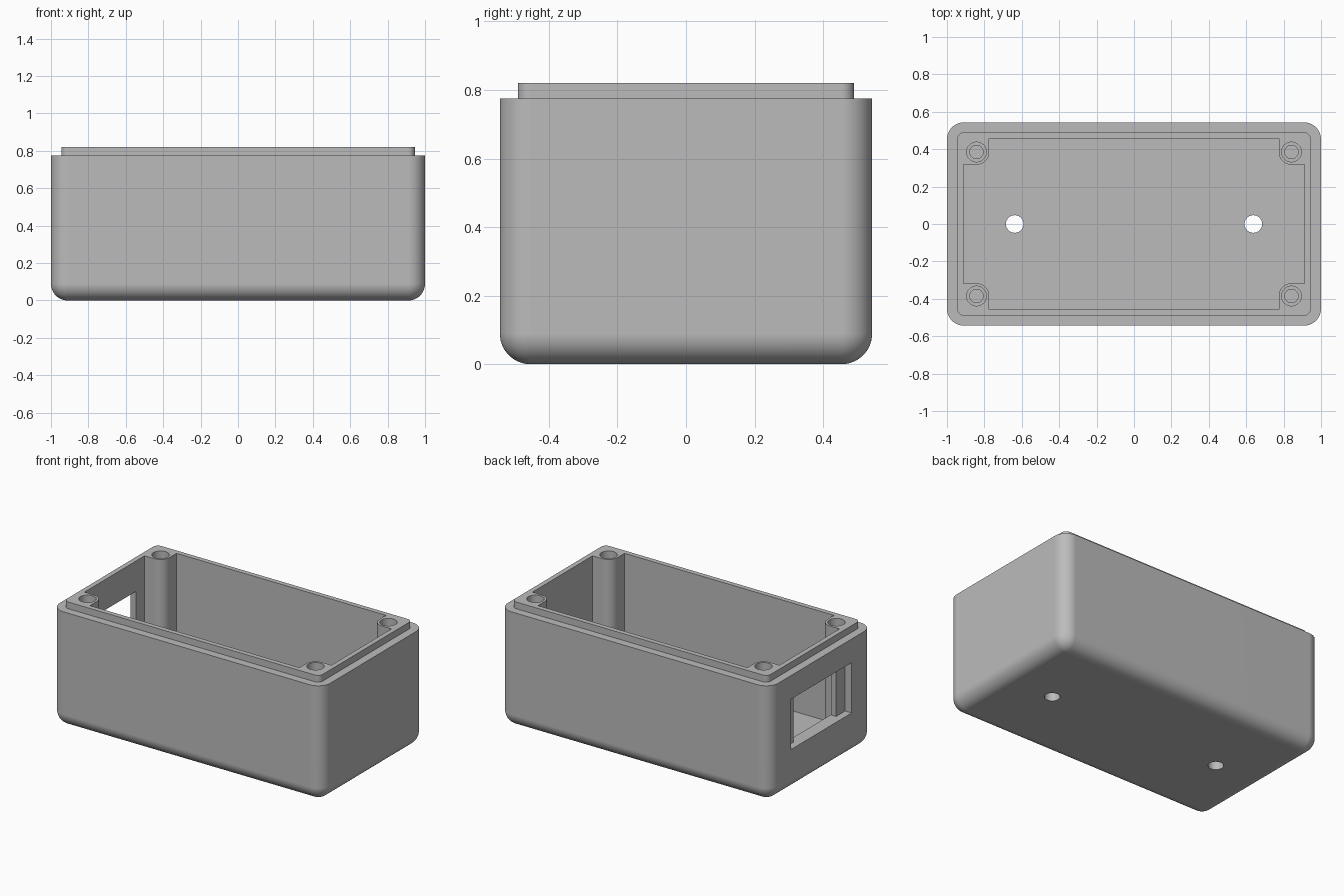
import bpy, bmesh
from math import sin, cos, pi

if "Cube" in bpy.data.objects:
    bpy.data.objects.remove(bpy.data.objects["Cube"])

SEG = 14                      # segments per quarter arc
HX, HY = 1.0, 0.543           # outer half sizes
R = 0.09                      # outer corner and bottom fillet radius
SHOULDER, TOP, FLOOR = 0.775, 0.82, 0.10
CX, CY = 0.912, 0.457         # cavity half sizes
PX, PY, PR = 0.842, 0.385, 0.068   # screw post centre and radius

grey = bpy.data.materials.new("plain grey")
grey.diffuse_color = (0.5, 0.5, 0.5, 1)
grey.use_nodes = True
grey.node_tree.nodes["Principled BSDF"].inputs["Base Color"].default_value = grey.diffuse_color


def rounded_rect(hx, hy, r):
    pts = []
    for q, (sx, sy) in enumerate([(1, 1), (-1, 1), (-1, -1), (1, -1)]):
        for i in range(SEG + 1):
            a = (q + i / SEG) * pi / 2
            pts.append((sx * (hx - r) + r * cos(a), sy * (hy - r) + r * sin(a)))
    return pts


def circle(x, y, r, n=48):
    return [(x + r * cos(2 * pi * i / n), y + r * sin(2 * pi * i / n)) for i in range(n)]


def rect(x0, x1, y0, y1):
    return [(x0, y0), (x1, y0), (x1, y1), (x0, y1)]


def cavity_outline():
    pts = []
    for sx, sy in [(1, 1), (-1, 1), (-1, -1), (1, -1)]:
        q = [(CX, PY - PR)]
        for i in range(SEG + 1):
            a = 1.5 * pi - i / SEG * pi / 2
            q.append((PX + PR * cos(a), PY + PR * sin(a)))
        q.append((PX - PR, CY))
        q = [(sx * x, sy * y) for x, y in q]
        pts += q if sx * sy > 0 else q[::-1]
    return pts


def stack(name, rings):
    """Closed solid from outlines (with equal point counts) stacked in z."""
    bm = bmesh.new()
    loops = [[bm.verts.new((x, y, z)) for x, y in pts] for pts, z in rings]
    n = len(loops[0])
    for a, b in zip(loops, loops[1:]):
        for i in range(n):
            j = (i + 1) % n
            bm.faces.new((a[i], a[j], b[j], b[i]))
    bm.faces.new(loops[0][::-1])
    bm.faces.new(loops[-1])
    bmesh.ops.recalc_face_normals(bm, faces=bm.faces)
    me = bpy.data.meshes.new(name)
    bm.to_mesh(me)
    bm.free()
    me.materials.append(grey)
    ob = bpy.data.objects.new(name, me)
    bpy.context.collection.objects.link(ob)
    return ob


# Outer shell: filleted bottom, straight walls, stepped lip
rings = []
for i in range(SEG + 1):
    a = i / SEG * pi / 2
    inset = R * (1 - sin(a))
    rings.append((rounded_rect(HX - inset, HY - inset, max(R - inset, 0.001)), R * (1 - cos(a))))
lip = rounded_rect(0.945, 0.49, 0.036)
rings += [(rounded_rect(HX, HY, R), SHOULDER), (lip, SHOULDER), (lip, TOP)]
body = stack("enclosure_body", rings)

# Cavity that leaves the four corner screw posts
cutters = [stack("cavity_cutter", [(cavity_outline(), FLOOR), (cavity_outline(), 1.0)])]

# Counterbored screw holes in the posts
for sx in (-1, 1):
    for sy in (-1, 1):
        wide, narrow = (circle(sx * PX, sy * PY, r) for r in (0.053, 0.036))
        cutters.append(stack("screw_cutter", [(narrow, 0.3), (narrow, 0.62), (wide, 0.62), (wide, 1.0)]))
    # Mounting hole in the floor
    hole = circle(sx * 0.638, 0, 0.047)
    cutters.append(stack("floor_hole_cutter", [(hole, -0.1), (hole, 0.2)]))

# Window in the left end: wide outer pocket, narrower opening behind
for x0, x1, w in ((-1.1, -0.952, 0.32), (-1.05, -0.8, 0.225)):
    r = rect(x0, x1, -w, w)
    cutters.append(stack("window_cutter", [(r, 0.281), (r, 0.617)]))

bpy.context.view_layer.objects.active = body
body.select_set(True)
for c in cutters:
    c.hide_render = True
    m = body.modifiers.new("cut", 'BOOLEAN')
    m.operation, m.solver, m.object = 'DIFFERENCE', 'EXACT', c
    bpy.ops.object.modifier_apply(modifier=m.name)
    bpy.data.objects.remove(c)

# Smooth fillets, crisp edges
bpy.ops.object.shade_smooth_by_angle(angle=0.5)
wn = body.modifiers.new("flat_sides", 'WEIGHTED_NORMAL')
wn.keep_sharp = True
